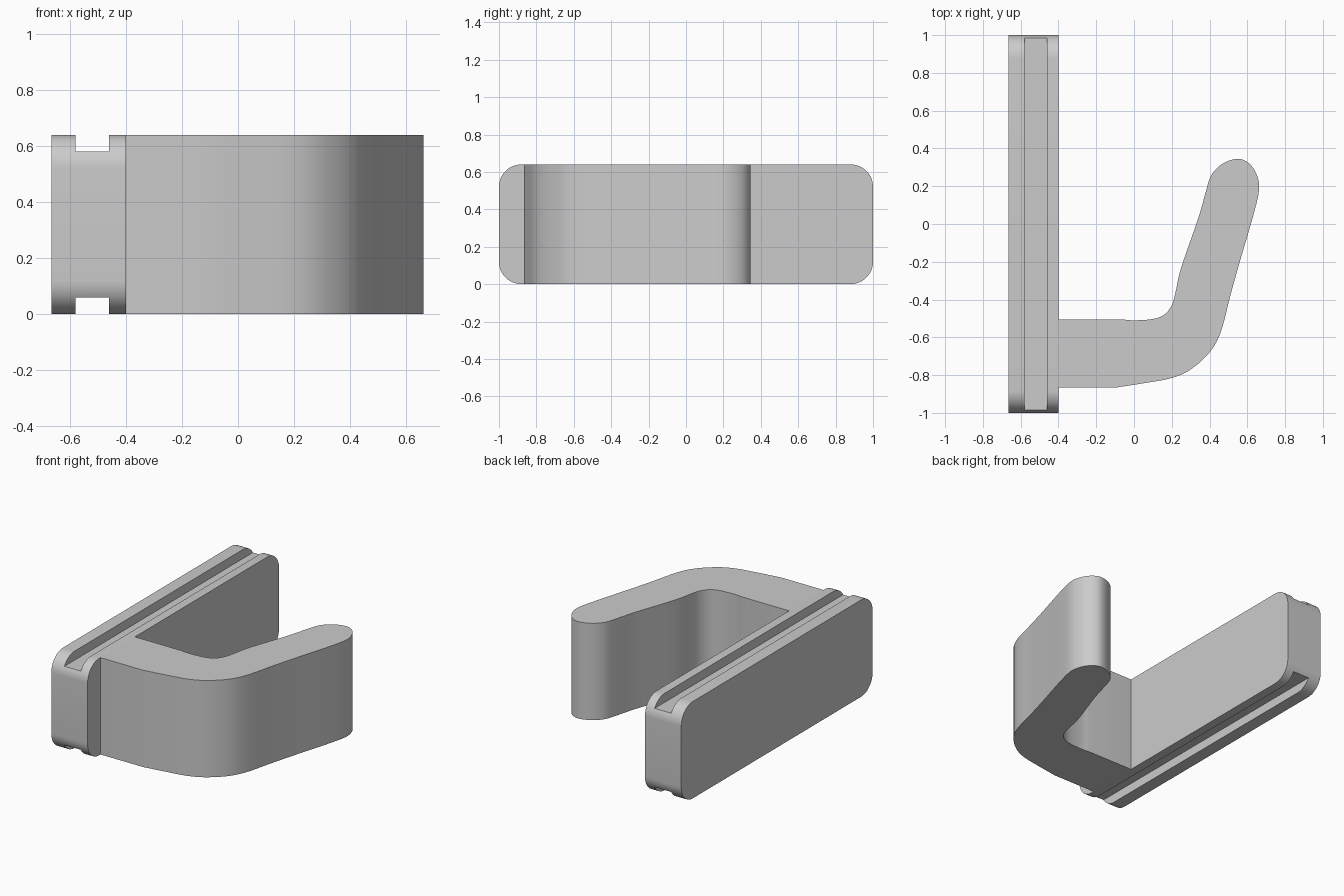
import bpy, bmesh
from math import cos, sin, pi, radians
from mathutils import Vector

default = bpy.data.objects.get("Cube")
if default:
    bpy.data.objects.remove(default, do_unlink=True)

HEIGHT = 0.64
PLATE_LEFT, PLATE_RIGHT = -0.665, -0.4

grey = bpy.data.materials.new("plain_grey")
grey.use_nodes = True
grey.diffuse_color = (0.6, 0.6, 0.6, 1)
grey.node_tree.nodes["Principled BSDF"].inputs["Base Color"].default_value = (0.6, 0.6, 0.6, 1)


def prism(name, outline, direction):
    """Extrude a closed outline of 3D points into a solid."""
    bm = bmesh.new()
    face = bm.faces.new([bm.verts.new(p) for p in outline])
    side = bmesh.ops.extrude_face_region(bm, geom=[face], use_keep_orig=True)
    moved = [v for v in side["geom"] if isinstance(v, bmesh.types.BMVert)]
    bmesh.ops.translate(bm, verts=moved, vec=direction)
    bmesh.ops.recalc_face_normals(bm, faces=bm.faces)
    mesh = bpy.data.meshes.new(name)
    bm.to_mesh(mesh)
    bm.free()
    mesh.materials.append(grey)
    obj = bpy.data.objects.new(name, mesh)
    bpy.context.collection.objects.link(obj)
    return obj


def activate(obj):
    bpy.ops.object.select_all(action="DESELECT")
    obj.select_set(True)
    bpy.context.view_layer.objects.active = obj


def smooth_path(points, steps=5):
    """Pass a Catmull-Rom curve through the points."""
    pts = [Vector((x, y, 0)) for x, y in points]
    pts = [pts[0]] + pts + [pts[-1]]
    path = []
    for a, b, c, d in zip(pts, pts[1:], pts[2:], pts[3:]):
        for i in range(steps):
            t = i / steps
            path.append((2 * b + (c - a) * t + (2 * a - 5 * b + 4 * c - d) * t ** 2
                         + (3 * b - a - 3 * c + d) * t ** 3) / 2)
    return path + [pts[-1]]


# Mounting plate: rounded rectangle seen from the side
radius, segments = 0.12, 12
outline = []
for quarter, (sy, sz) in enumerate([(1, 1), (-1, 1), (-1, -1), (1, -1)]):
    for i in range(segments + 1):
        a = (quarter + i / segments) * pi / 2
        outline.append((PLATE_LEFT,
                        sy * (1 - radius) + radius * cos(a),
                        HEIGHT / 2 + sz * (HEIGHT / 2 - radius) + radius * sin(a)))
plate = prism("mounting_plate", outline, (PLATE_RIGHT - PLATE_LEFT, 0, 0))

# Straight grooves along the top and bottom edges of the plate
depth = 0.06
for low, high in [(-0.1, depth), (HEIGHT - depth, HEIGHT + 0.1)]:
    rect = [(-0.58, -1.1, low), (-0.46, -1.1, low), (-0.46, -1.1, high), (-0.58, -1.1, high)]
    cutter = prism("groove_cutter", rect, (0, 2.2, 0))
    cutter.hide_render = True
    activate(plate)
    mod = plate.modifiers.new("groove", "BOOLEAN")
    mod.operation, mod.solver, mod.object = "DIFFERENCE", "EXACT", cutter
    bpy.ops.object.modifier_apply(modifier=mod.name)
    bpy.data.objects.remove(cutter, do_unlink=True)

# Hook arm: curved outline seen from above, rising to a rounded tip
bend = [(-0.09, -0.865), (0.07, -0.84), (0.2, -0.815), (0.3, -0.77), (0.4, -0.68),
        (0.46, -0.57), (0.51, -0.38), (0.56, -0.2), (0.63, 0.04), (0.662, 0.18),
        (0.65, 0.26), (0.61, 0.32), (0.55, 0.345), (0.47, 0.32), (0.41, 0.26),
        (0.38, 0.17), (0.34, 0.03), (0.25, -0.23), (0.22, -0.36), (0.2, -0.43),
        (0.16, -0.48), (0.1, -0.503), (0, -0.51), (-0.06, -0.505)]
arm = [Vector((PLATE_RIGHT, -0.865, 0))] + smooth_path(bend) + [Vector((PLATE_RIGHT, -0.505, 0))]
hook = prism("hook_arm", arm, (0, 0, HEIGHT))

for obj in (plate, hook):
    activate(obj)
    bpy.ops.object.shade_smooth_by_angle(angle=radians(30))
